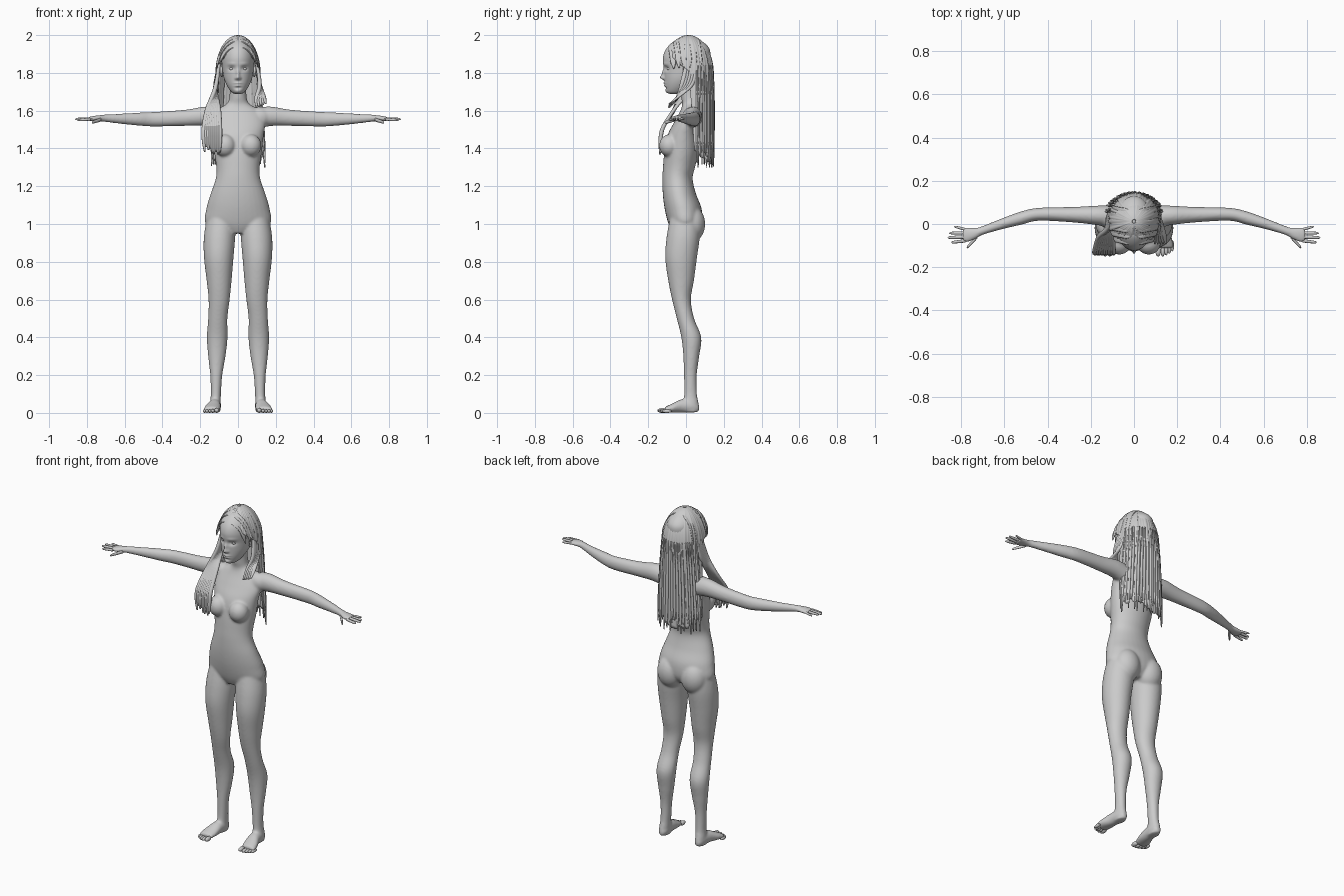
import bpy, bmesh, math, random
from mathutils import Vector

random.seed(4)


def spline(rows, steps):
    # Catmull-Rom interpolation of section rows
    out = []
    n = len(rows)
    for i in range(n - 1):
        a, b, c, d = rows[max(i - 1, 0)], rows[i], rows[i + 1], rows[min(i + 2, n - 1)]
        for k in range(steps):
            t = k / steps
            out.append([0.5 * (2*q + (r - p)*t + (2*p - 5*q + 4*r - s)*t*t + (3*q - p - 3*r + s)*t**3)
                        for p, q, r, s in zip(a, b, c, d)])
    return out + [list(rows[-1])]


def loft(bm, rows, u=0, v=1, side=1, seg=32, steps=5):
    # rows: x, y, z, radius along axis u, radius along axis v
    rings = []
    for x, y, z, ru, rv in spline(rows, steps):
        ring = []
        for k in range(seg):
            a = 2 * math.pi * k / seg
            p = [x, y, z]
            p[u] += ru * math.cos(a)
            p[v] += rv * math.sin(a)
            p[0] *= side
            ring.append(bm.verts.new(p))
        rings.append(ring)
    for r, s in zip(rings, rings[1:]):
        for k in range(seg):
            j = (k + 1) % seg
            bm.faces.new((r[k], r[j], s[j], s[k]))
    bm.faces.new(rings[0])
    bm.faces.new(rings[-1])


def ball(bm, c, r, seg=24):
    new = bmesh.ops.create_uvsphere(bm, u_segments=seg, v_segments=seg * 2 // 3, radius=1)['verts']
    for w in new:
        w.co = Vector((w.co.x * r[0] + c[0], w.co.y * r[1] + c[1], w.co.z * r[2] + c[2]))


def finish(bm, name):
    bmesh.ops.recalc_face_normals(bm, faces=bm.faces)
    for f in bm.faces:
        f.smooth = True
    me = bpy.data.meshes.new(name)
    bm.to_mesh(me)
    bm.free()
    ob = bpy.data.objects.new(name, me)
    bpy.context.collection.objects.link(ob)
    return ob


# Body: torso, arms, legs and feet fused by a remesh
torso = [(0, -.01, .95, .07, .06), (0, -.005, 1.0, .17, .088), (0, -.015, 1.08, .168, .098),
         (0, -.035, 1.16, .145, .088), (0, -.045, 1.24, .118, .08), (0, -.037, 1.3, .115, .085),
         (0, -.025, 1.38, .126, .09), (0, -.015, 1.47, .136, .083), (0, .008, 1.54, .145, .07),
         (0, .022, 1.6, .115, .052), (0, .025, 1.635, .062, .045), (0, .018, 1.67, .046, .044),
         (0, .01, 1.76, .043, .046)]
arm = [(.08, .035, 1.555, .05, .058), (.17, .04, 1.57, .045, .052), (.28, .043, 1.562, .036, .043),
       (.44, .045, 1.555, .03, .039), (.52, .028, 1.555, .031, .035), (.62, -.002, 1.557, .025, .027),
       (.7, -.03, 1.56, .021, .02), (.73, -.042, 1.56, .025, .017), (.765, -.05, 1.558, .034, .014),
       (.792, -.05, 1.556, .034, .011)]
leg = [(.09, -.005, 1.03, .075, .08), (.098, -.015, .93, .083, .088), (.102, -.026, .82, .078, .084),
       (.1, -.026, .7, .066, .068), (.1, -.024, .6, .056, .05), (.107, -.003, .5, .051, .046),
       (.11, .028, .4, .055, .053), (.112, .028, .3, .046, .042), (.115, .023, .2, .032, .034),
       (.117, .024, .1, .027, .034), (.12, .025, .05, .029, .042), (.12, .025, .005, .027, .04)]
foot = [(.12, .07, .025, .014, .015), (.12, .04, .034, .029, .033), (.125, -.02, .037, .034, .036),
        (.135, -.07, .026, .043, .025), (.142, -.112, .016, .041, .015)]
bm = bmesh.new()
loft(bm, torso)
for s in (-1, 1):
    loft(bm, arm, 1, 2, s)
    loft(bm, leg, 0, 1, s)
    loft(bm, foot, 0, 2, s)
    ball(bm, (s * .068, -.088, 1.415), (.056, .054, .06))
    ball(bm, (s * .078, .03, 1.0), (.078, .072, .095))
    ball(bm, (s * .11, .03, 1.565), (.07, .05, .055))
body = finish(bm, "body")
m = body.modifiers.new("fuse", 'REMESH')
m.mode = 'VOXEL'
m.voxel_size = .006
m.use_smooth_shade = True
m = body.modifiers.new("soften", 'SMOOTH')
m.factor = .5
m.iterations = 12

# Fingers: base and tip of thumb, then index to little finger
digits = [((.725, -.058, 1.553), (.774, -.11, 1.537), .0095), ((.78, -.078, 1.555), (.845, -.085, 1.55), .0075),
          ((.78, -.06, 1.557), (.862, -.063, 1.555), .008), ((.78, -.042, 1.557), (.855, -.042, 1.557), .0075),
          ((.775, -.026, 1.557), (.832, -.012, 1.556), .0065)]
bm = bmesh.new()
for s in (-1, 1):
    for a, b, r in digits:
        a, b = Vector(a), Vector(b)
        rows = [(*a.lerp(b, t), r * k, r * k) for t, k in ((0, 1), (.4, 1), (.8, .85), (.95, .6), (1, .15))]
        loft(bm, rows, 1, 2, s, 12, 3)
finish(bm, "fingers")

# Toes
bm = bmesh.new()
for s in (-1, 1):
    for x, y, r in ((.112, -.137, .013), (.133, -.137, .01), (.149, -.132, .009), (.164, -.124, .009), (.177, -.113, .009)):
        ball(bm, (s * x, y + .012, r), (r, .026, r), 12)
finish(bm, "toes")

# Head with sculpted face
head = [(0, -.06, 1.688, .014, .02), (0, -.053, 1.698, .034, .049), (0, -.036, 1.73, .057, .075),
        (0, -.018, 1.77, .074, .096), (0, 0, 1.82, .083, .117), (0, .003, 1.88, .087, .125),
        (0, .01, 1.93, .08, .113), (0, .01, 1.97, .05, .07), (0, .01, 1.982, .015, .02)]
bm = bmesh.new()
loft(bm, head, seg=112, steps=9)
# dents: x, z, x spread, z spread, push along y
dents = [(0, 1.775, .011, .011, -.02), (0, 1.797, .009, .02, -.012), (.012, 1.771, .006, .006, -.006),
         (-.012, 1.771, .006, .006, -.006), (.033, 1.823, .018, .012, .012), (-.033, 1.823, .018, .012, .012),
         (0, 1.745, .018, .005, -.007), (0, 1.733, .014, .005, -.007), (0, 1.739, .02, .002, .004),
         (0, 1.72, .018, .006, .005), (0, 1.702, .016, .01, -.004),
         (.035, 1.847, .022, .007, -.004), (-.035, 1.847, .022, .007, -.004)]
for w in bm.verts:
    x, y, z = w.co
    if y < -.03:
        w.co.y += sum(d * math.exp(-((x - cx) / sx)**2 - ((z - cz) / sz)**2) for cx, cz, sx, sz, d in dents)
finish(bm, "head")

# Eyes and ears
bm = bmesh.new()
for s in (-1, 1):
    ball(bm, (s * .033, -.085, 1.822), (.015, .0155, .0105), 20)
finish(bm, "eyes")
bm = bmesh.new()
for s in (-1, 1):
    ball(bm, (s * .088, .002, 1.813), (.009, .019, .031), 18)
    ball(bm, (s * .086, -.004, 1.79), (.006, .01, .012), 12)
finish(bm, "ears")


# Hair shell: each column runs from the crown to its own end height
def hair_point(phi, z, lift=0):
    c = math.sqrt(max(0, 1 - ((z - 1.8) / .2)**2)) if z > 1.8 else 1
    drop = max(0, 1.8 - z)
    x = (.12 + .065 * drop + lift) * c * math.sin(phi)
    y = .012 - (.133 + lift) * c * math.cos(phi)
    return (x, y, z + lift * .2)


def end_height(phi):
    d = abs(math.degrees(phi))
    for a, z0, b, z1 in ((0, 1.915, 35, 1.9), (35, 1.9, 65, 1.855), (65, 1.855, 92, 1.81), (92, 1.81, 104, 1.37), (104, 1.37, 180, 1.335)):
        if d <= b:
            return z0 + (z1 - z0) * (d - a) / (b - a)
    return 1.335


cols, rows_n = 168, 44
bm = bmesh.new()
grid = []
jit = [random.uniform(-.025, .025) for _ in range(cols // 4)]
dep = [random.uniform(-.004, .003) for _ in range(cols // 4)]
for i in range(cols):
    phi = 2 * math.pi * i / cols - math.pi
    long = abs(phi) > 1.7
    end = end_height(phi) + (jit[i // 4] if long else 0)
    col = []
    for k in range(rows_n):
        t = k / (rows_n - 1)
        total = .3 + max(0, 1.8 - end)
        p = t * total
        if end >= 1.8:
            e = math.pi / 2 + (math.asin((end - 1.8) / .2) - math.pi / 2) * t
            z = 1.8 + .2 * math.sin(e)
        else:
            z = 1.8 + .2 * math.cos(p / .3 * math.pi / 2) if p < .3 else 1.8 - (p - .3)
        groove = dep[i // 4] - (.003 if i % 4 == 0 else 0)
        part = -.008 * math.exp(-(phi / .07)**2) if z > 1.8 else 0
        col.append(bm.verts.new(hair_point(phi, min(z, 1.9995), groove * min(1, t * 3) + part * t)))
    grid.append(col)
for i in range(cols):
    a, b = grid[i], grid[(i + 1) % cols]
    for k in range(rows_n - 1):
        bm.faces.new((a[k], b[k], b[k + 1], a[k + 1]))
bmesh.ops.remove_doubles(bm, verts=bm.verts, dist=.0004)
hair = finish(bm, "hair_shell")
m = hair.modifiers.new("thickness", 'SOLIDIFY')
m.thickness = .009
m.offset = -1

# Loose locks: long over one shoulder, short on the other, thin strands behind
bm = bmesh.new()
for i in range(9):
    f = i / 8 - .5
    low = 1.4 + random.uniform(-.025, .025)
    loft(bm, [(-.1, .03 + f * .05, 1.85, .008, .012), (-.12, .0 + f * .05, 1.72, .012, .014),
              (-.132 + f * .06, -.06, 1.61, .012, .012), (-.138 + f * .085, -.122, 1.51, .012, .012),
              (-.138 + f * .085, -.135, 1.44, .011, .011), (-.136 + f * .08, -.137, low - .015, .004, .005)], seg=10)
for i in range(5):
    f = i / 4 - .5
    loft(bm, [(.1, .03 + f * .05, 1.85, .008, .012), (.115, .005 + f * .05, 1.74, .011, .014),
              (.118 + f * .04, -.045, 1.67, .011, .011), (.122 + f * .05, -.09, 1.625 + f * .02, .004, .005)], seg=10)
for i in range(22):
    phi = math.radians(108 + 144 * i / 21 + random.uniform(-2, 2))
    low = 1.345 + random.uniform(-.03, .05)
    rows = []
    for z, r in ((1.84, .003), (1.7, .008), (1.55, .009), (1.42, .008), (low - .02, .003)):
        rows.append((*hair_point(phi, z, .001), r, r * .7))
    loft(bm, rows, seg=8)
finish(bm, "hair_locks")

# Swept bands over the crown, either side of the parting
bm = bmesh.new()
for s in (-1, 1):
    for j in range(6):
        y0 = -.085 + .028 * j
        rows = []
        for k in range(7):
            a = math.radians(8 + 72 * k / 6)
            yy = y0 + .02 * k / 6
            c = math.sqrt(max(.05, 1 - ((yy - .012) / .138)**2))
            w = .015 if 0 < k < 6 else .005
            rows.append((.117 * c * math.sin(a), yy, 1.8 + .191 * c * math.cos(a), w, .006))
        loft(bm, rows, 1, 2, s, 10, 4)
finish(bm, "crown_bands")
